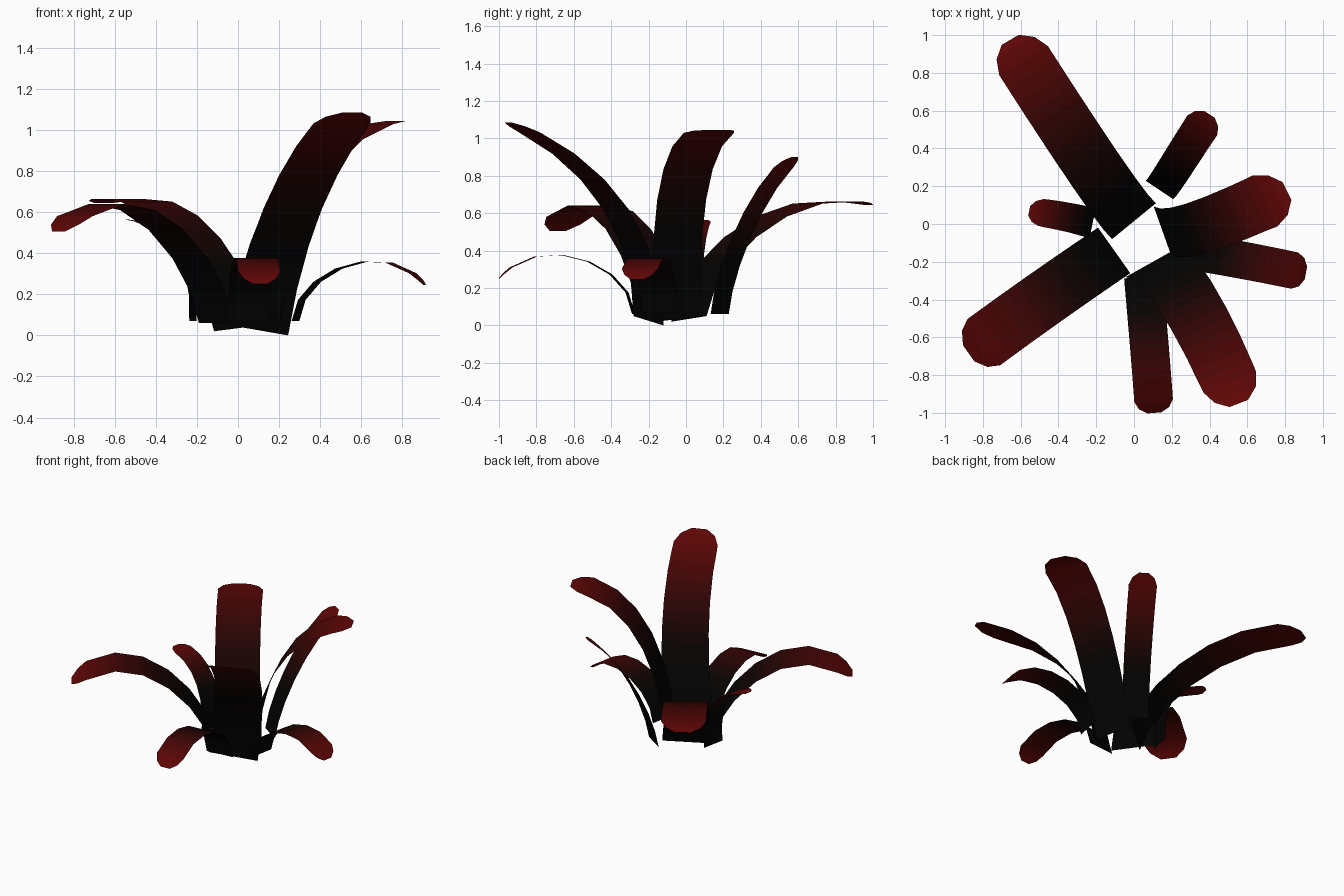
import bpy
from math import atan2, radians, sin, cos
from mathutils import Vector

if "Cube" in bpy.data.objects:
    bpy.data.objects.remove(bpy.data.objects["Cube"])

# Black-to-red colour steps shared by all leaves
STEPS = 14
shades = []
for i in range(STEPS):
    f = i / (STEPS - 1)
    m = bpy.data.materials.new(f"leaf_shade_{i}")
    m.diffuse_color = ((0.035 + 0.35 * f) ** 2.2, (0.035 + 0.02 * f) ** 2.2,
                       (0.035 + 0.02 * f) ** 2.2, 1)
    m.use_nodes = True
    m.node_tree.nodes["Principled BSDF"].inputs["Base Color"].default_value = m.diffuse_color
    shades.append(m)


def bezier(p, t):
    s = 1 - t
    return p[0] * s**3 + p[1] * 3 * s * s * t + p[2] * 3 * s * t * t + p[3] * t**3


def leaf(name, pts, w_base, w_tip, roll=0.0, turn=(0, 0)):
    """Thin ribbon along a cubic curve, with a blunt rounded tip.
    turn = extra heading in degrees at base and tip."""
    p = [Vector(q) for q in pts]
    head = p[3] - p[0]
    yaw = atan2(head.y, head.x)
    t_end = 1 - 0.45 * w_tip / (3 * (p[3] - p[2]).length)
    # Rows as (t, centre, width): six bent segments, each split for the colour steps
    rows = []
    segs, sub = 6, 3
    for i in range(segs):
        a, b = t_end * i / segs, t_end * (i + 1) / segs
        for j in range(sub):
            k = j / sub
            t = a + (b - a) * k
            rows.append((t, bezier(p, a).lerp(bezier(p, b), k),
                         w_base + (w_tip - w_base) * t))
    for k, f in ((0, 1), (0.6, 0.78), (1, 0.35)):
        t = t_end + (1 - t_end) * k
        rows.append((t, bezier(p, t), w_tip * f))

    verts, faces = [], []
    for t, c, w in rows:
        a = yaw + radians(turn[0] + (turn[1] - turn[0]) * t)
        side = Vector((-sin(a), cos(a), 0))
        lift = Vector((0, 0, roll * max(0, 1 - t / 0.4)))
        verts += [c - side * w / 2 - lift, c + side * w / 2 + lift]
    for i in range(len(rows) - 1):
        faces.append((2 * i, 2 * i + 1, 2 * i + 3, 2 * i + 2))
    me = bpy.data.meshes.new(name)
    me.from_pydata(verts, [], faces)
    for m in shades:
        me.materials.append(m)
    for i, f in enumerate(me.polygons):
        t = (rows[i][0] + rows[i + 1][0]) / 2
        f.material_index = round(max(0, (t - 0.3) / 0.7) * (STEPS - 1))
        f.use_smooth = True
    ob = bpy.data.objects.new(name, me)
    bpy.context.collection.objects.link(ob)


# Tall leaves
leaf("tall_front_leaf", [(.10, -.20, .025), (.18, -.20, .51), (.37, -.50, .90), (.555, -.95, 1.085)],
     .33, .30, -.025, (-2, -10))
leaf("tall_right_leaf", [(.15, -.035, .035), (.22, -.08, .55), (.43, 0, 1.05), (.81, .175, 1.045)],
     .27, .30, .015, (2, 9))
leaf("tall_back_leaf", [(.135, .18, .06), (.16, .20, .30), (.265, .38, .74), (.40, .58, .90)],
     .175, .19)
# Middle leaves
leaf("long_back_leaf", [(0, .015, .035), (-.06, .06, .34), (-.34, .48, .77), (-.655, .975, .645)],
     .30, .30, -.015, (5, -4))
leaf("long_left_leaf", [(-.105, -.14, .06), (-.15, -.17, .38), (-.55, -.44, .885), (-.875, -.685, .505)],
     .295, .30)
leaf("small_left_leaf", [(-.22, 0, .07), (-.20, 0, .35), (-.33, .04, .55), (-.555, .07, .565)],
     .17, .145)
# Low drooping leaves
leaf("low_right_leaf", [(.28, -.14, .07), (.29, -.14, .31), (.72, -.215, .49), (.91, -.26, .245)],
     .20, .195)
leaf("low_front_leaf", [(.05, -.28, .06), (.05, -.29, .33), (.095, -.78, .515), (.108, -1.0, .25)],
     .205, .205)
